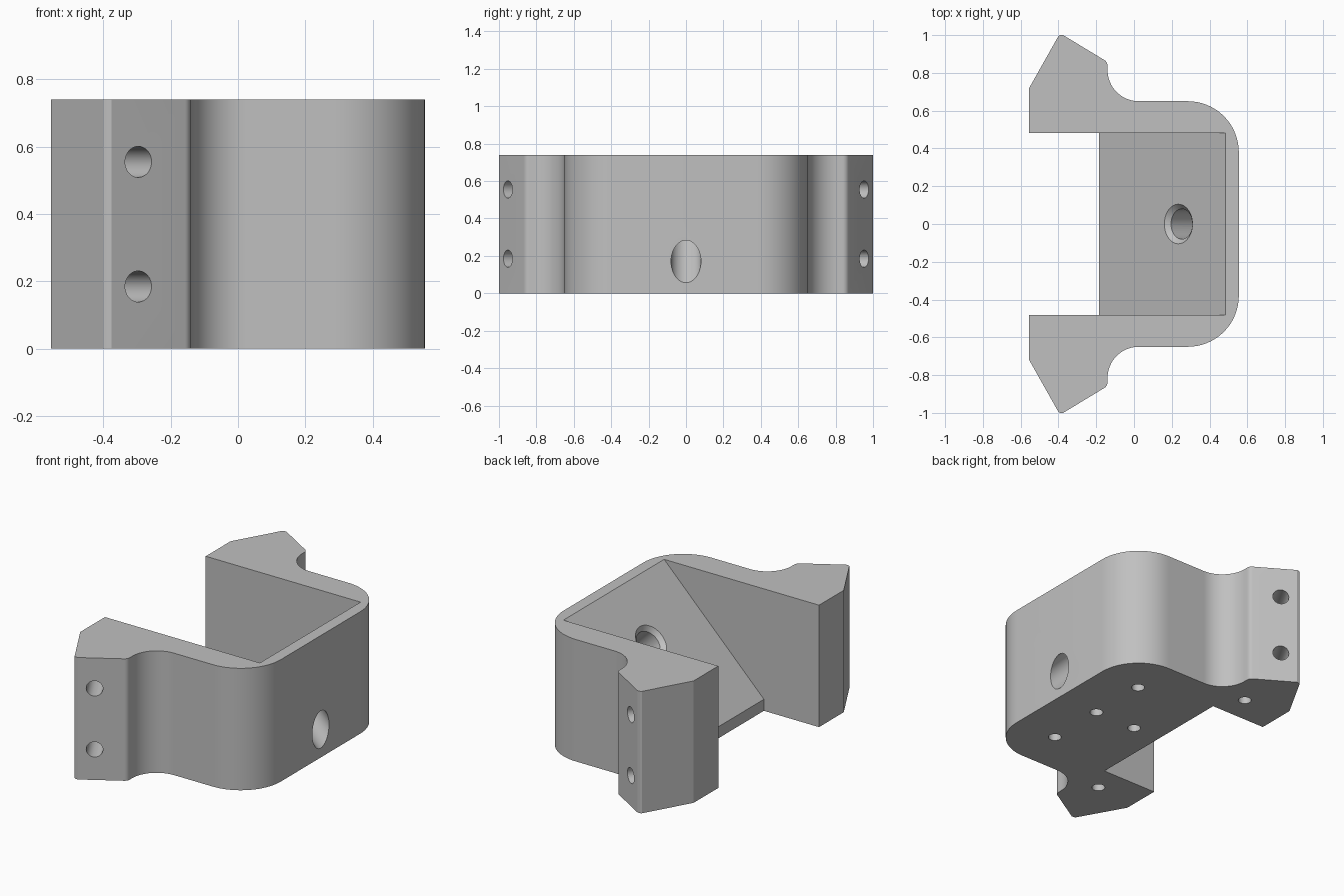
import bpy, bmesh
from math import sin, cos, radians
from mathutils import Vector, Matrix

cube = bpy.data.objects.get("Cube")
if cube:
    bpy.data.objects.remove(cube, do_unlink=True)

HEIGHT = 0.74

grey = bpy.data.materials.new("light_grey")
grey.use_nodes = True
grey.diffuse_color = (0.53, 0.53, 0.53, 1)
grey.node_tree.nodes["Principled BSDF"].inputs["Base Color"].default_value = grey.diffuse_color


def add_object(name, bm):
    bmesh.ops.recalc_face_normals(bm, faces=bm.faces)
    mesh = bpy.data.meshes.new(name)
    bm.to_mesh(mesh)
    bm.free()
    mesh.materials.append(grey)
    ob = bpy.data.objects.new(name, mesh)
    bpy.context.collection.objects.link(ob)
    return ob


def prism(name, points, offset):
    """Closed 3D polygon pushed along an offset."""
    bm = bmesh.new()
    face = bm.faces.new([bm.verts.new(p) for p in points])
    new = bmesh.ops.extrude_face_region(bm, geom=[face], use_keep_orig=True)["geom"]
    bmesh.ops.translate(bm, vec=offset, verts=[v for v in new if isinstance(v, bmesh.types.BMVert)])
    return add_object(name, bm)


def drill(name, point, direction, r1, r2, start, end):
    """Tapered or straight cutter running along direction from start to end."""
    d = Vector(direction).normalized()
    place = Matrix.Translation(Vector(point) + d * (start + end) / 2)
    place = place @ d.to_track_quat("Z", "Y").to_matrix().to_4x4()
    bm = bmesh.new()
    bmesh.ops.create_cone(bm, cap_ends=True, segments=40, radius1=r1, radius2=r2,
                          depth=end - start, matrix=place)
    return add_object(name, bm)


def arc(cx, cy, r, a0, a1, n=16):
    return [(cx + r * cos(radians(a0 + (a1 - a0) * i / n)),
             cy + r * sin(radians(a0 + (a1 - a0) * i / n))) for i in range(n + 1)]


# Outer plan of one half: wing, concave neck, rounded corner
half = [(-0.555, 0.72), (-0.4, 0.995), (-0.39, 1.0), (-0.375, 1.0)]
half += arc(-0.175, 0.838, 0.035, 60, 0, 6)
half += arc(0.025, 0.815, 0.165, 180, 270)
half += arc(0.285, 0.38, 0.27, 90, 0)
outline = half + [(x, -y) for x, y in reversed(half)]
bracket = prism("bracket", [(x, y, 0) for x, y in outline], (0, 0, HEIGHT))

# Channel between the arms, with a sloped floor and a low front lip
channel = [(-0.8, -0.1), (-0.185, -0.1), (-0.185, 0.07), (0.645, 0.9), (-0.8, 0.9)]
cutters = [prism("channel_cutter", [(x, -0.483, z) for x, z in channel], (0, 0.966, 0))]

# Countersunk bore square to the slope
bore_point, bore_dir = (0.235, 0, 0.49), (1, 0, -1)
cutters.append(drill("bore_cutter", bore_point, bore_dir, 0.08, 0.08, -0.1, 0.65))
cutters.append(drill("countersink_cutter", bore_point, bore_dir, 0.135, 0.08, -0.03, 0.025))

# Blind holes in the slanted wing faces
for side in (-1, 1):
    for z in (0.185, 0.555):
        cutters.append(drill("wing_hole_cutter", (-0.295, side * 0.954, z),
                             (-0.5, -side * 0.866, 0), 0.046, 0.046, -0.1, 0.28))

# Blind holes in the underside
for x, y in [(0.28, 0.37), (0.28, 0), (0.28, -0.37), (0, 0), (-0.28, 0.65), (-0.28, -0.65)]:
    cutters.append(drill("base_hole_cutter", (x, y, 0), (0, 0, 1), 0.037, 0.037, -0.1, 0.14))

# Cut everything out of the bracket
bpy.ops.object.select_all(action="DESELECT")
bpy.context.view_layer.objects.active = bracket
bracket.select_set(True)
for cutter in cutters:
    cutter.hide_render = True
    mod = bracket.modifiers.new("cut", "BOOLEAN")
    mod.operation = "DIFFERENCE"
    mod.solver = "EXACT"
    mod.object = cutter
    bpy.ops.object.modifier_apply(modifier=mod.name)
    bpy.data.objects.remove(cutter, do_unlink=True)

bpy.ops.object.shade_smooth_by_angle(angle=radians(25))
